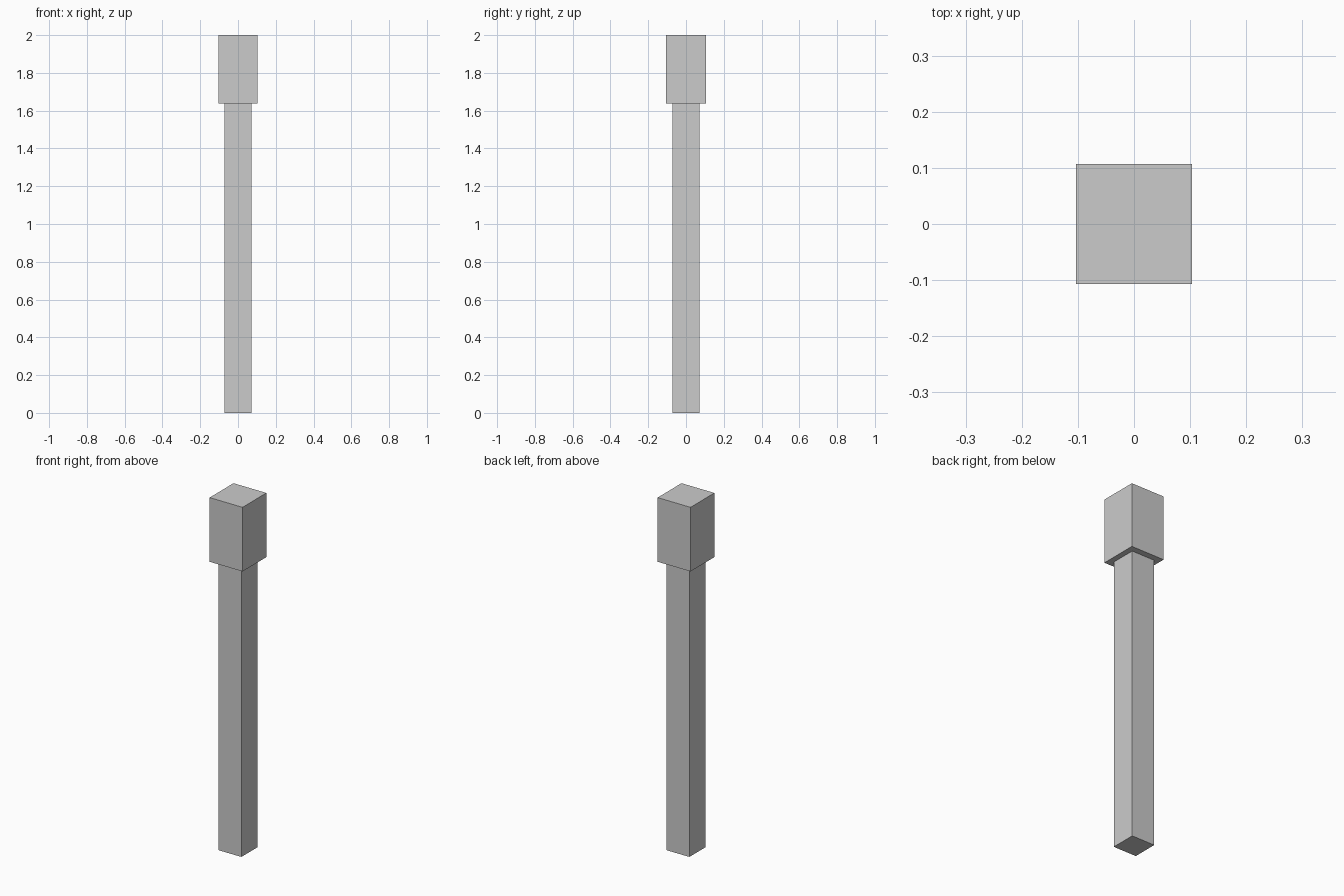
import bpy

if "Cube" in bpy.data.objects:
    bpy.data.objects.remove(bpy.data.objects["Cube"])


def box(name, width, depth, z0, z1):
    bpy.ops.mesh.primitive_cube_add(size=1, location=(0, 0, (z0 + z1) / 2))
    ob = bpy.context.object
    ob.name = name
    ob.scale = (width, depth, z1 - z0)
    bpy.ops.object.transform_apply(location=False, rotation=False, scale=True)
    return ob


HEAD_BOTTOM = 1.637

# Long square shaft standing on the ground
box("shaft", 0.143, 0.143, 0.0, HEAD_BOTTOM)

# Wider block on top, slightly deeper than wide
box("head", 0.206, 0.213, HEAD_BOTTOM, 2.0)
